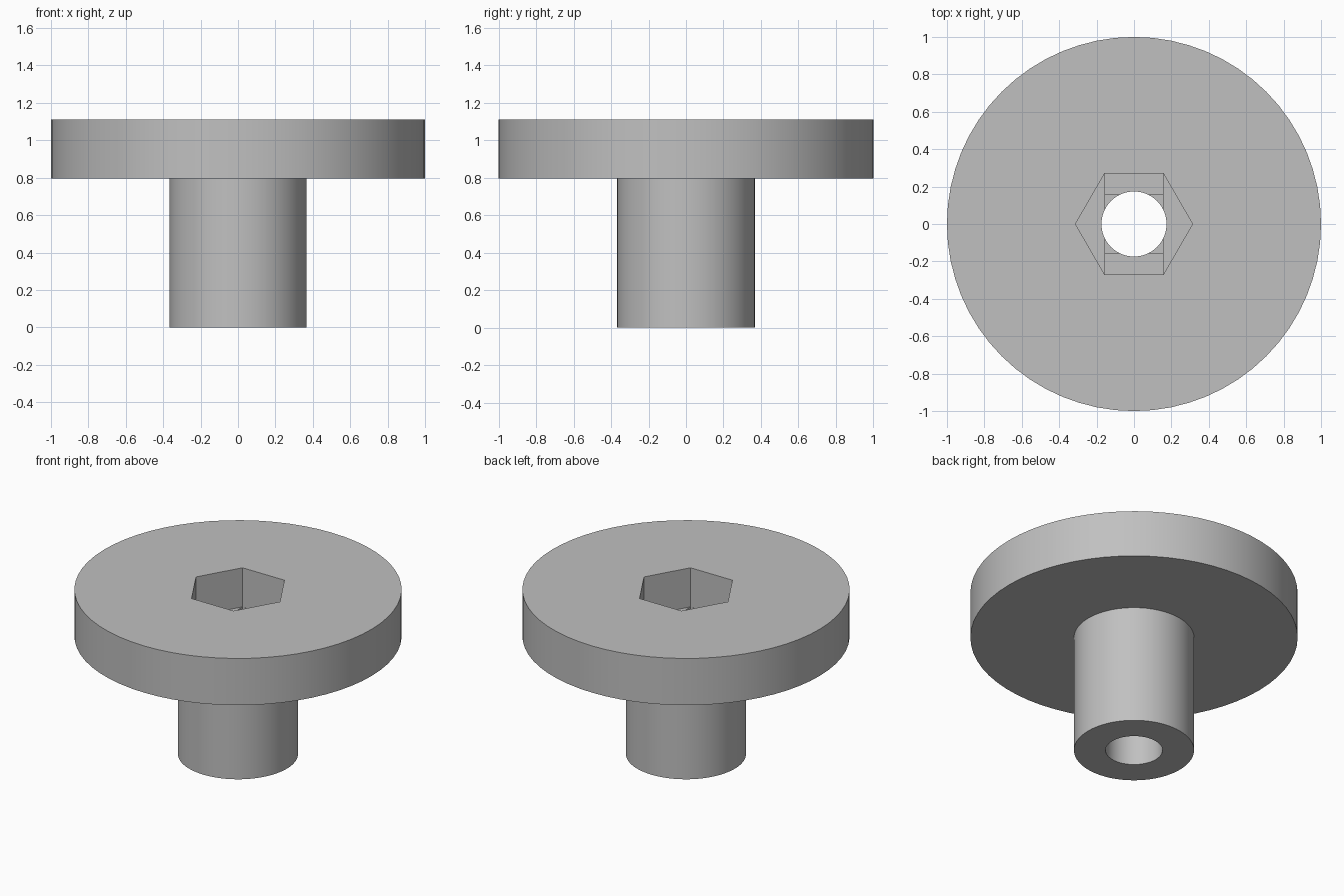
import bpy, bmesh, math

if "Cube" in bpy.data.objects:
    bpy.data.objects.remove(bpy.data.objects["Cube"])

TOP, STEP = 1.11, 0.795          # flange top and underside heights
R_FLANGE, R_SHAFT, R_BORE, R_HEX = 1.0, 0.367, 0.174, 0.313
POCKET, LAYER = 0.264, 0.0125    # hex depth, height of each stepped layer
SEGS = 64

grey = bpy.data.materials.new("grey plastic")
grey.diffuse_color = (0.53, 0.53, 0.53, 1)
grey.use_nodes = True
grey.node_tree.nodes["Principled BSDF"].inputs["Base Color"].default_value = grey.diffuse_color


def ring(r, n):
    return [(r * math.cos(2 * math.pi * i / n), r * math.sin(2 * math.pi * i / n)) for i in range(n)]


def rect(x, y):
    return [(-x, -y), (x, -y), (x, y), (-x, y)]


def make(name, bm):
    bmesh.ops.recalc_face_normals(bm, faces=bm.faces)
    me = bpy.data.meshes.new(name)
    bm.to_mesh(me)
    bm.free()
    me.materials.append(grey)
    ob = bpy.data.objects.new(name, me)
    bpy.context.collection.objects.link(ob)
    return ob


def loft(name, sections):
    """Closed solid through (outline, z) sections with equal point counts."""
    bm = bmesh.new()
    loops = [[bm.verts.new((x, y, z)) for x, y in pts] for pts, z in sections]
    n = len(loops[0])
    for a, b in zip(loops, loops[1:]):
        for i in range(n):
            j = (i + 1) % n
            bm.faces.new((a[i], a[j], b[j], b[i]))
    bm.faces.new(loops[0])
    bm.faces.new(loops[-1])
    return make(name, bm)


# Flange and shaft as one turned body
body = loft("flanged_bushing", [(ring(R_SHAFT, SEGS), 0), (ring(R_SHAFT, SEGS), STEP),
                                (ring(R_FLANGE, SEGS), STEP), (ring(R_FLANGE, SEGS), TOP)])

# Hex nut pocket, two stepped bridging layers, and the through bore
half_x, half_y = R_HEX / 2 - 0.0005, R_HEX * math.sqrt(3) / 2 - 0.0005
floor = TOP - POCKET
cuts = [("hex_pocket_cutter", ring(R_HEX, 6), floor),
        ("slot_cutter", rect(half_x, half_y), floor - LAYER),
        ("square_cutter", rect(half_x - 0.0003, half_x), floor - 2 * LAYER),
        ("bore_cutter", ring(R_BORE, SEGS), -0.2)]
cutters = []
for k, (name, outline, z) in enumerate(cuts):
    cutter = loft(name, [(outline, z), (outline, TOP + 0.1 + 0.02 * k)])
    cutter.hide_render = True
    mod = body.modifiers.new(name, 'BOOLEAN')
    mod.operation, mod.solver, mod.object = 'DIFFERENCE', 'EXACT', cutter
    cutters.append(cutter)

bpy.ops.object.select_all(action='DESELECT')
body.select_set(True)
bpy.context.view_layer.objects.active = body
for name, _, _ in cuts:
    bpy.ops.object.modifier_apply(modifier=name)
for cutter in cutters:
    bpy.data.objects.remove(cutter)

bpy.ops.object.shade_smooth_by_angle(angle=math.radians(30))
